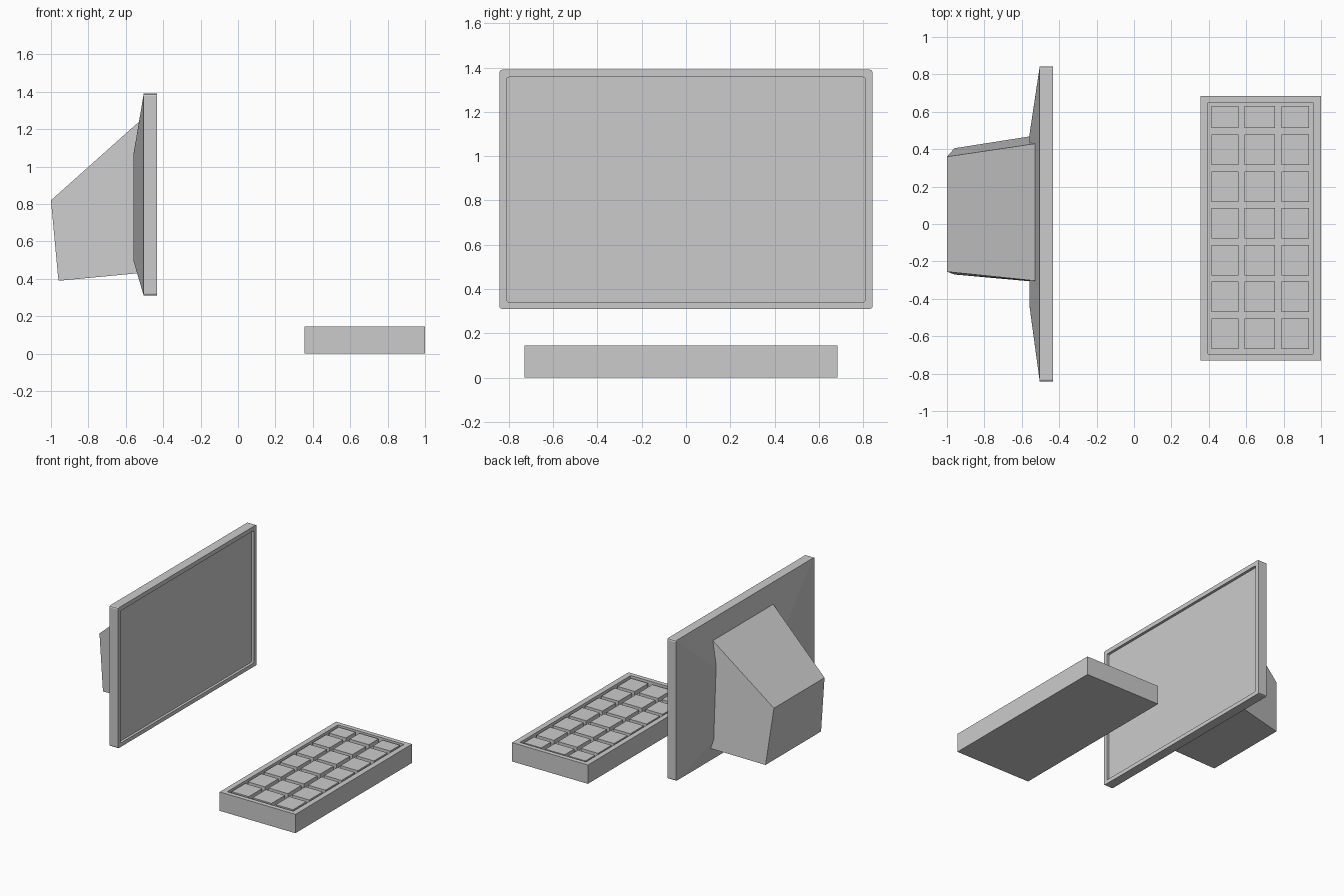
import bpy
import bmesh

cube = bpy.data.objects.get("Cube")
if cube:
    bpy.data.objects.remove(cube, do_unlink=True)


def add_loft(bm, rings):
    """Bridge successive rings of points and cap both ends."""
    loops = [[bm.verts.new(p) for p in ring] for ring in rings]
    count = len(loops[0])
    for a, b in zip(loops, loops[1:]):
        for i in range(count):
            j = (i + 1) % count
            bm.faces.new((a[i], a[j], b[j], b[i]))
    bm.faces.new(loops[0][::-1])
    bm.faces.new(loops[-1])


def make_object(name, lofts):
    bm = bmesh.new()
    for rings in lofts:
        add_loft(bm, rings)
    bmesh.ops.recalc_face_normals(bm, faces=bm.faces)
    mesh = bpy.data.meshes.new(name)
    bm.to_mesh(mesh)
    bm.free()
    obj = bpy.data.objects.new(name, mesh)
    bpy.context.collection.objects.link(obj)
    return obj


def rect(u0, u1, v0, v1):
    return [(u0, v0), (u1, v0), (u1, v1), (u0, v1)]


def clipped_rect(u0, u1, v0, v1, r=0.012):
    """Rectangle with softened corners."""
    k = r * 0.3
    pts = []
    for u, v, su, sv in ((u0, v0, 1, 1), (u1, v0, -1, 1),
                         (u1, v1, -1, -1), (u0, v1, 1, -1)):
        corner = [(u, v + sv * r), (u + su * k, v + sv * k), (u + su * r, v)]
        pts += corner if su == sv else corner[::-1]
    return pts


def at_x(x, pts):
    return [(x, u, v) for u, v in pts]


def at_z(z, pts):
    return [(u, v, z) for u, v in pts]


# Monitor: tapered back, flat rim and recessed screen in one shell
outer = clipped_rect(-0.843, 0.843, 0.31, 1.39)
screen = clipped_rect(-0.81, 0.81, 0.34, 1.357)
back = clipped_rect(-0.43, 0.47, 0.50, 1.06)
make_object("monitor", [[
    at_x(-0.56, back),
    at_x(-0.504, outer),
    at_x(-0.432, outer),
    at_x(-0.432, screen),
    at_x(-0.452, screen),
]])

# Rear housing: leaning wedge, wider at its foot
make_object("rear_housing", [[
    [(-1.0, -0.255, 0.82), (-1.0, 0.36, 0.82),
     (-0.96, 0.405, 0.39), (-0.96, -0.27, 0.39)],
    [(-0.515, -0.305, 1.253), (-0.515, 0.432, 1.253),
     (-0.515, 0.475, 0.432), (-0.515, -0.31, 0.432)],
]])

# Keyboard case with sunken key bed
case = rect(0.355, 1.0, -0.73, 0.685)
bed = rect(0.396, 0.957, -0.695, 0.65)
make_object("keyboard_case", [[
    at_z(0, case), at_z(0.145, case), at_z(0.145, bed), at_z(0.108, bed),
]])

# Keys: three columns, seven rows, the last row shallower
columns = [(0.414, 0.559), (0.591, 0.754), (0.789, 0.936)]
rows = [(-0.668 + 0.1965 * i, -0.504 + 0.1965 * i) for i in range(6)]
rows.append((0.513, 0.631))
keys = []
for x0, x1 in columns:
    for y0, y1 in rows:
        key = rect(x0, x1, y0, y1)
        keys.append([at_z(0.106, key), at_z(0.14, key)])
make_object("keys", keys)
